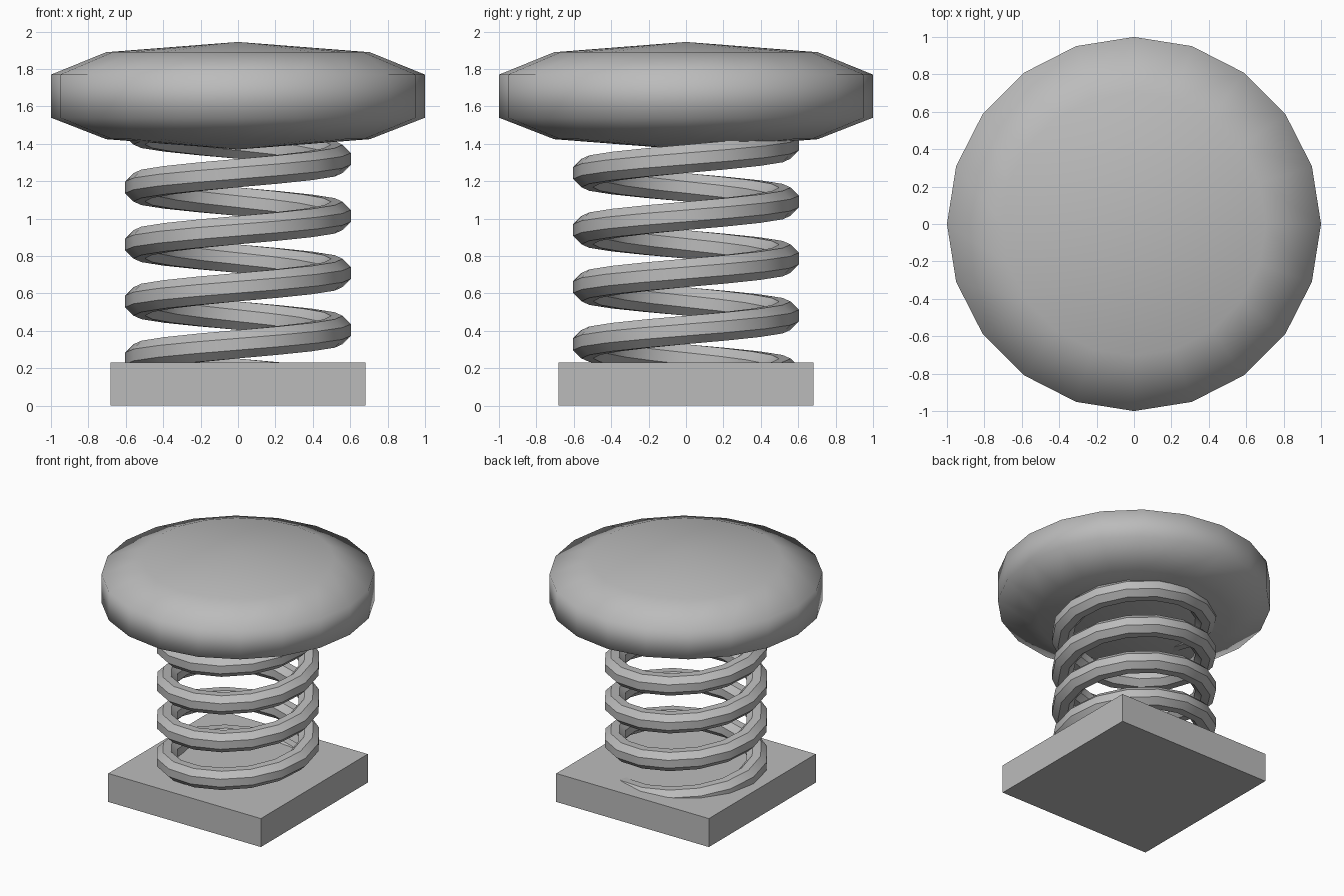
import bpy
import bmesh
from math import cos, sin, pi, radians

if "Cube" in bpy.data.objects:
    bpy.data.objects.remove(bpy.data.objects["Cube"], do_unlink=True)

GREY = (0.5, 0.5, 0.5, 1.0)
grey = bpy.data.materials.new("plain grey")
grey.use_nodes = True
grey.diffuse_color = GREY
grey.node_tree.nodes["Principled BSDF"].inputs["Base Color"].default_value = GREY


def add_part(name, bm, smooth_angle=None):
    """Turn a bmesh into a grey object, smooth below the given angle."""
    bmesh.ops.recalc_face_normals(bm, faces=bm.faces)
    mesh = bpy.data.meshes.new(name)
    bm.to_mesh(mesh)
    bm.free()
    mesh.materials.append(grey)
    obj = bpy.data.objects.new(name, mesh)
    bpy.context.collection.objects.link(obj)
    if smooth_angle:
        bpy.ops.object.select_all(action="DESELECT")
        obj.select_set(True)
        bpy.context.view_layer.objects.active = obj
        bpy.ops.object.shade_smooth_by_angle(angle=radians(smooth_angle))
    return obj


def bridge(bm, a, b):
    """Join two closed rings of vertices with quads."""
    n = len(a)
    for i in range(n):
        j = (i + 1) % n
        bm.faces.new((a[i], a[j], b[j], b[i]))


# Square base block
BASE_SIDE, BASE_HEIGHT = 1.365, 0.23
bm = bmesh.new()
bmesh.ops.create_cube(bm, size=1)
bmesh.ops.scale(bm, vec=(BASE_SIDE, BASE_SIDE, BASE_HEIGHT), verts=bm.verts)
bmesh.ops.translate(bm, vec=(0, 0, BASE_HEIGHT / 2), verts=bm.verts)
add_part("base", bm)

# Coil spring: an octagonal section swept up a helix, ends hidden in base and cap
TUBE, COIL, PITCH, STEPS, SIDES = 0.082, 0.528, 0.305, 16, 8
START_Z, TURNS = 0.10, 4.75
bm = bmesh.new()
rings = []
for k in range(int(TURNS * STEPS) + 1):
    turn = 2 * pi * k / STEPS
    ring = []
    for s in range(SIDES):
        a = 2 * pi * (s + 0.5) / SIDES
        r = COIL + TUBE * cos(a)
        z = START_Z + PITCH * k / STEPS + TUBE * sin(a)
        ring.append(bm.verts.new((r * cos(turn), r * sin(turn), z)))
    rings.append(ring)
for lower, upper in zip(rings, rings[1:]):
    bridge(bm, lower, upper)
bm.faces.new(rings[0])
bm.faces.new(rings[-1])
add_part("spring", bm, 30)

# Cushion-shaped round cap, lathed from half a profile
CAP_SIDES = 20
PROFILE = [(0.705, 1.425), (1.0, 1.54), (1.0, 1.77), (0.705, 1.89)]
bm = bmesh.new()
rings = []
for r, z in PROFILE:
    rings.append([bm.verts.new((r * cos(2 * pi * i / CAP_SIDES),
                                r * sin(2 * pi * i / CAP_SIDES), z))
                  for i in range(CAP_SIDES)])
for lower, upper in zip(rings, rings[1:]):
    bridge(bm, lower, upper)
for ring, z in ((rings[0], 1.37), (rings[-1], 1.945)):
    pole = bm.verts.new((0, 0, z))
    for i in range(CAP_SIDES):
        bm.faces.new((ring[i], ring[(i + 1) % CAP_SIDES], pole))
add_part("cap", bm, 180)
